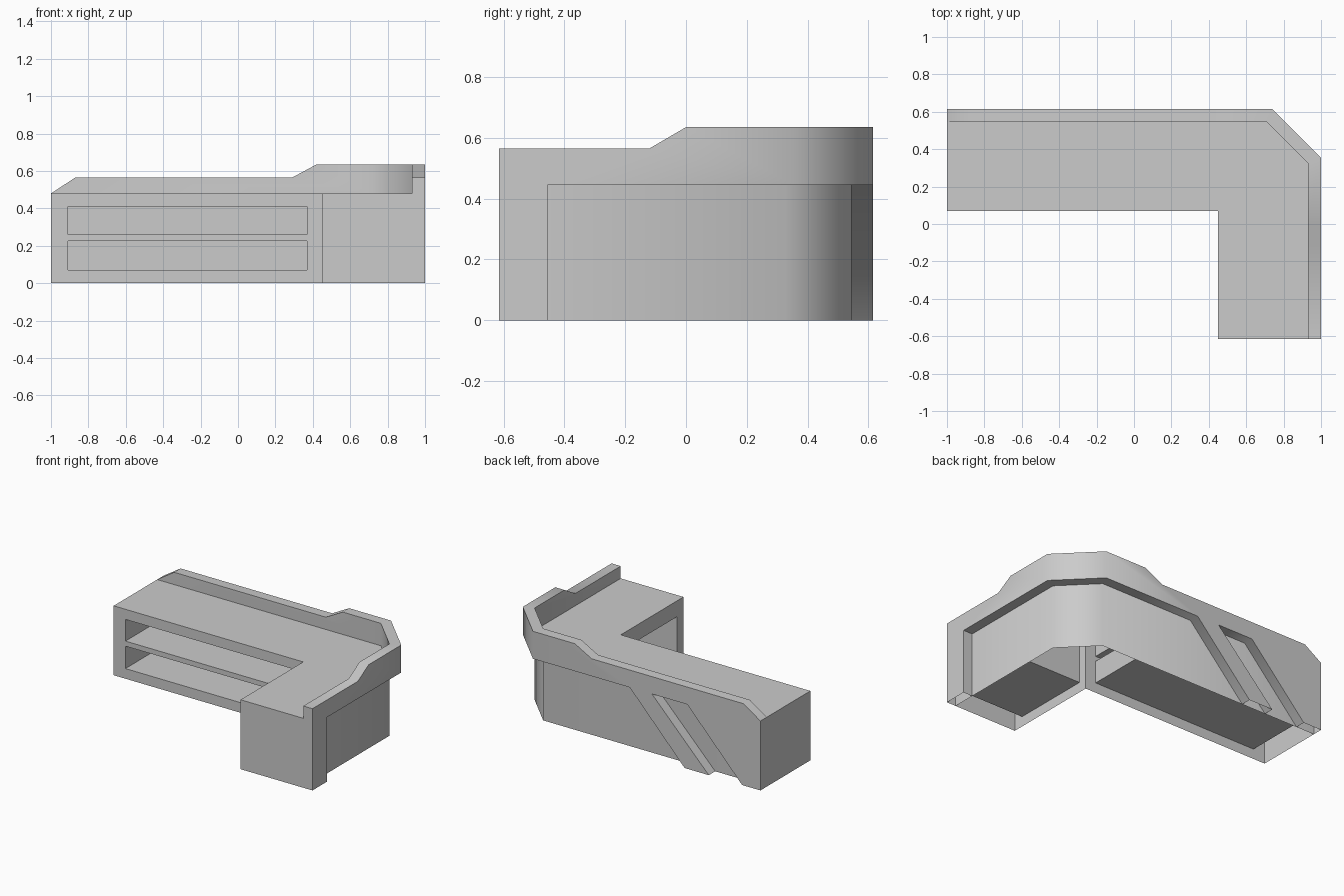
import bpy, bmesh, math

if "Cube" in bpy.data.objects:
    bpy.data.objects.remove(bpy.data.objects["Cube"])

T = 0.07            # skin thickness
TOP = 0.48          # desk surface height
BAND = 0.445        # underside of the overhanging band
Y = 0.615
M = T * math.tan(math.radians(22.5))   # mitre shift at the chamfered corner


def make_object(name, bm):
    mesh = bpy.data.meshes.new(name)
    bm.to_mesh(mesh)
    bm.free()
    ob = bpy.data.objects.new(name, mesh)
    bpy.context.collection.objects.link(ob)
    return ob


def prism(name, outline, z0, z1):
    bm = bmesh.new()
    base = bm.faces.new([bm.verts.new((x, y, z0)) for x, y in outline])
    ext = bmesh.ops.extrude_face_region(bm, geom=[base], use_keep_orig=True)
    for v in ext["geom"]:
        if isinstance(v, bmesh.types.BMVert):
            v.co.z = z1
    bmesh.ops.recalc_face_normals(bm, faces=bm.faces)
    return make_object(name, bm)


def rect(x0, x1, y0, y1):
    return [(x0, y0), (x1, y0), (x1, y1), (x0, y1)]


def open_bottom(bm):
    floor = [f for f in bm.faces if all(abs(v.co.z) < 1e-4 for v in f.verts)]
    bmesh.ops.delete(bm, geom=floor, context='FACES')


def smooth(ob):
    bpy.ops.object.select_all(action='DESELECT')
    ob.select_set(True)
    bpy.context.view_layer.objects.active = ob
    bpy.ops.object.shade_smooth_by_angle(angle=math.radians(50))


# Desk body: hollow L-shaped shell with shelf compartments cut in
body = prism("desk_body", [(-1, Y - T), (0.74 - M, Y - T), (1 - T, 0.355 - M), (1 - T, -Y),
                           (0.45, -Y), (0.45, 0.07), (-1, 0.07)], 0, TOP)
cutters = [
    prism("lower_shelf_cutter", rect(-0.91, 0.37, 0.0, 0.5), 0.07, 0.225),
    prism("upper_shelf_cutter", rect(-0.91, 0.37, 0.0, 0.5), 0.26, 0.41),
    prism("side_shelf_cutter", rect(0.40, 0.88, -0.545, 0.01), 0.07, 0.37),
]
for c in cutters:
    c.hide_render = True
    mod = body.modifiers.new(c.name, 'BOOLEAN')
    mod.operation = 'DIFFERENCE'
    mod.solver = 'EXACT'
    mod.object = c
bpy.context.view_layer.update()
cut = bpy.data.meshes.new_from_object(body.evaluated_get(bpy.context.evaluated_depsgraph_get()))
body.modifiers.clear()
body.data = cut
for c in cutters:
    bpy.data.objects.remove(c)
bm = bmesh.new()
bm.from_mesh(body.data)
open_bottom(bm)
bm.to_mesh(body.data)
bm.free()
smooth(body)

# Outer skin: raised rim, overhanging band, slanted bar and end panels
back = [(-1, 0), (-1, TOP), (-0.87, 0.565), (0.29, 0.565), (0.42, 0.635), (0.74, 0.635),
        (0.74, BAND), (0, BAND), (-0.42, 0), (-0.605, 0), (-0.17, BAND), (-0.44, BAND), (-0.86, 0)]
side = [(0.355, 0.635), (0, 0.635), (-0.12, 0.565), (-Y, 0.565), (-Y, 0),
        (-0.455, 0), (-0.455, BAND), (0.355, BAND)]
outer = [[(x, Y, z) for x, z in back],
         [(0.74, Y, 0.635), (1, 0.355, 0.635), (1, 0.355, BAND), (0.74, Y, BAND)],
         [(1, y, z) for y, z in side]]


def inset(p):
    x, y, z = p
    if x == 1:
        return (1 - T, y - M if y == 0.355 else y, z)
    return (x - M if x == 0.74 else x, y - T, z)


bm = bmesh.new()
cache = {}


def vert(p):
    if p not in cache:
        cache[p] = bm.verts.new(p)
    return cache[p]


inner_faces = []
pair = {}
for poly in outer:
    for p in poly:
        pair[vert(p)] = vert(inset(p))
    bm.faces.new([vert(p) for p in poly])
rim = [e for e in bm.edges if e.is_boundary]
for poly in outer:
    inner_faces.append(bm.faces.new([vert(inset(p)) for p in reversed(poly)]))
for e in rim:
    a, b = e.verts
    bm.faces.new([a, b, pair[b], pair[a]])
bmesh.ops.recalc_face_normals(bm, faces=bm.faces)

# Keep the inner side only where it rises above the desk surface
geom = set(inner_faces)
for f in inner_faces:
    geom.update(f.edges)
    geom.update(f.verts)
bmesh.ops.bisect_plane(bm, geom=list(geom), plane_co=(0, 0, TOP), plane_no=(0, 0, 1), dist=1e-5)
hidden = []
for f in bm.faces:
    on_inner = all(v.co.x < 1 - T + 1e-4 and v.co.y < Y - T + 1e-4 for v in f.verts)
    if on_inner and all(v.co.z < TOP + 1e-4 for v in f.verts):
        hidden.append(f)
bmesh.ops.delete(bm, geom=hidden, context='FACES')
open_bottom(bm)
smooth(make_object("outer_skin", bm))
